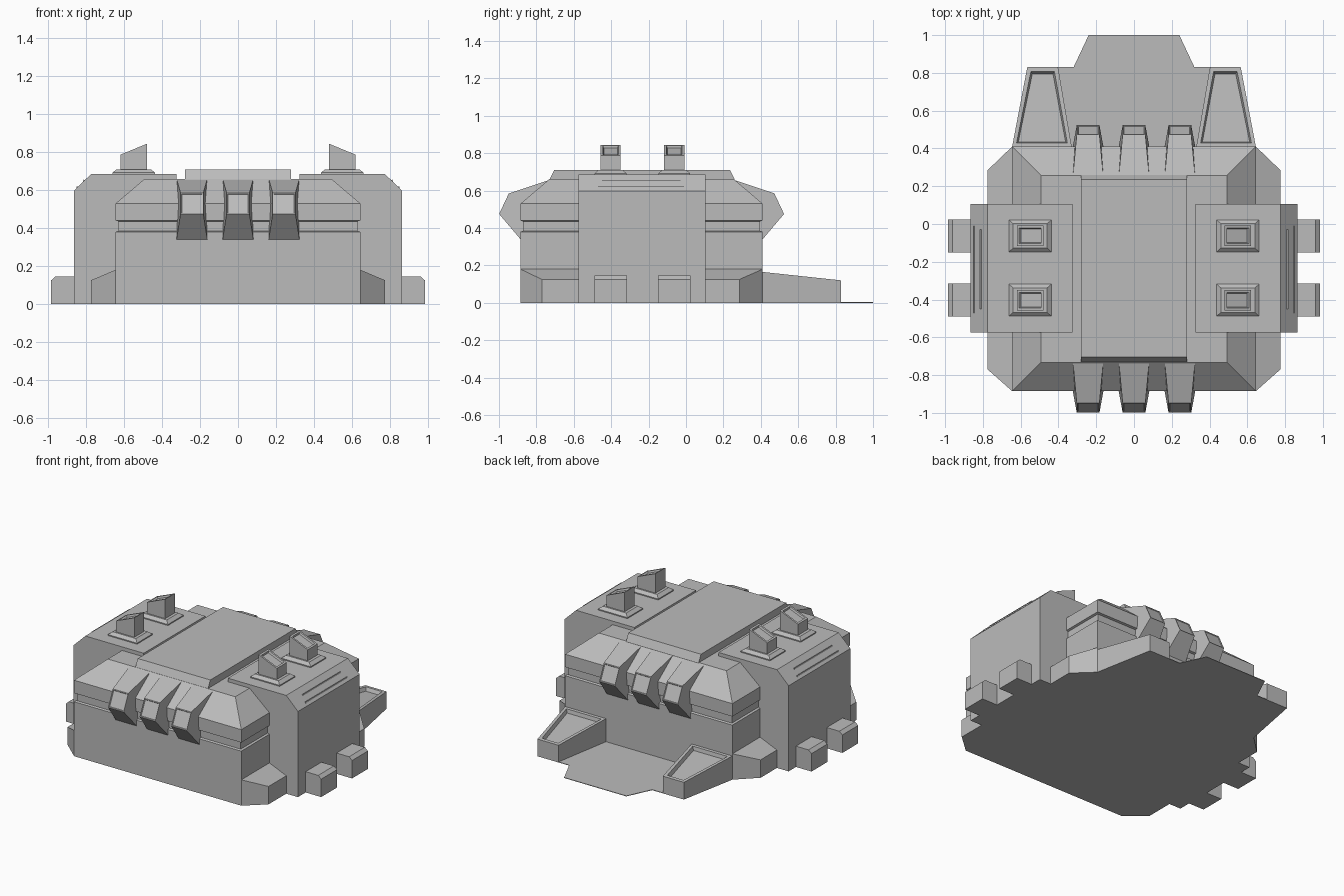
import bpy
import bmesh
from mathutils import Vector

old = bpy.data.objects.get("Cube")
if old:
    bpy.data.objects.remove(old, do_unlink=True)

grey = bpy.data.materials.new("plain_grey")
grey.use_nodes = True
grey.diffuse_color = (0.5, 0.5, 0.5, 1)
grey.node_tree.nodes["Principled BSDF"].inputs["Base Color"].default_value = (0.5, 0.5, 0.5, 1)


def loft(name, rings, mirror=False, inset=None):
    """Skin closed rings; inset = (face direction, rim, depth)."""
    bm = bmesh.new()
    loops = [[bm.verts.new(p) for p in ring] for ring in rings]
    for a, b in zip(loops, loops[1:]):
        for i in range(len(a)):
            j = (i + 1) % len(a)
            bm.faces.new((a[i], a[j], b[j], b[i]))
    bm.faces.new(loops[0][::-1])
    bm.faces.new(loops[-1])
    bmesh.ops.recalc_face_normals(bm, faces=bm.faces[:])
    if inset:
        aim, rim, depth = inset
        bm.normal_update()
        face = max(bm.faces, key=lambda f: f.normal.dot(Vector(aim).normalized()))
        bmesh.ops.inset_individual(bm, faces=[face], thickness=rim, depth=0)
        bmesh.ops.inset_individual(bm, faces=[face], thickness=rim * 0.4, depth=-depth)
    mesh = bpy.data.meshes.new(name)
    bm.to_mesh(mesh)
    bm.free()
    mesh.materials.append(grey)
    obj = bpy.data.objects.new(name, mesh)
    bpy.context.collection.objects.link(obj)
    if mirror:
        obj.modifiers.new("mirror", "MIRROR")
    return obj


def rect(cx, cy, hx, hy, z):
    return [(cx - hx, cy - hy, z), (cx + hx, cy - hy, z),
            (cx + hx, cy + hy, z), (cx - hx, cy + hy, z)]


def along_y(profile, y0, y1):
    return [[(x, y, z) for x, z in profile] for y in (y0, y1)]


# Main hull with a shallow groove and a hipped roof
MID = -0.2375
hull = [(0, 0), (0, 0.38), (0.014, 0.385), (0.014, 0.435), (0, 0.44), (0, 0.53), (0.153, 0.66)]
loft("hull", [rect(0, MID, 0.645 - d, 0.6475 - d, z) for d, z in hull])

# Raised roof plate with sloped ends
plate = [(-0.73, 0.64), (-0.73, 0.66), (-0.705, 0.71), (0.235, 0.71), (0.26, 0.66), (0.26, 0.64)]
loft("roof_plate", [[(x, y, z) for y, z in plate] for x in (-0.28, 0.28)])

# Chamfered skirt on both sides
skirt = [(0.645, -0.885, 0.18), (0.775, -0.77, 0.125), (0.775, 0.285, 0.125), (0.645, 0.41, 0.18)]
loft("side_skirt", [[(x, y, 0) for x, y, z in skirt], skirt], mirror=True)

# Tall side pods
pod = [(0.325, 0), (0.865, 0), (0.865, 0.597), (0.775, 0.685), (0.325, 0.685)]
loft("side_pod", along_y(pod, -0.575, 0.105), mirror=True)

# Thin slats on the pod slopes
for z, y0, y1 in ((0.65, -0.45, -0.03), (0.615, -0.47, -0.01)):
    x = 1.461 - z
    slat = [(x - 0.004, z + 0.002), (x + 0.004, z + 0.006), (x + 0.006, z - 0.004), (x, z - 0.006)]
    loft("pod_slat", along_y(slat, y0, y1), mirror=True)

foot = [(0.85, 0), (0.985, 0), (0.985, 0.125), (0.962, 0.145), (0.85, 0.145)]
gun = [(0.48, 0.7), (0.62, 0.7), (0.62, 0.787), (0.48, 0.845)]
for y in (-0.063, -0.403):
    # Feet beside the pods
    loft("side_foot", along_y(foot, y - 0.087, y + 0.087), mirror=True)
    # Roof blocks with a recessed sloping face on a stepped base
    steps = [(0.113, 0.085, 0.68), (0.113, 0.085, 0.692), (0.09, 0.065, 0.71)]
    loft("turret_base", [rect(0.55, y, hx, hy, z) for hx, hy, z in steps], mirror=True)
    loft("turret_block", along_y(gun, y - 0.054, y + 0.054), mirror=True,
         inset=((0.4, 0, 1), 0.018, 0.012))

# Three tapered buttresses at each end
claw = [(0.485, 0.66, 0.081), (0.71, 0.585, 0.06), (0.7615, 0.475, 0.06), (0.6475, 0.34, 0.081)]
for end, side in (("front", -1), ("back", 1)):
    for cx in (-0.243, 0, 0.243):
        rings = [[(cx + s * w, MID + side * r, z) for r, z, w in claw] for s in (-1, 1)]
        loft(end + "_buttress", rings, inset=((0, side, 0.45), 0.008, 0.004))

# Flat ramp on the ground behind the hull
half = [(0.6, 0.4), (0.56, 0.83), (0.32, 0.83), (0.24, 1.0)]
outline = half + [(-x, y) for x, y in reversed(half)]
loft("ramp", [[(x, y, z) for x, y in outline] for z in (0, 0.004)])

# Ramp walls with sunken tops
wall = [(0.33, 0.41, 0.165), (0.645, 0.41, 0.165), (0.565, 0.83, 0.12), (0.402, 0.83, 0.12)]
loft("ramp_wall", [[(x, y, 0) for x, y, z in wall], wall], mirror=True,
     inset=((0, 0.1, 1), 0.03, 0.025))
